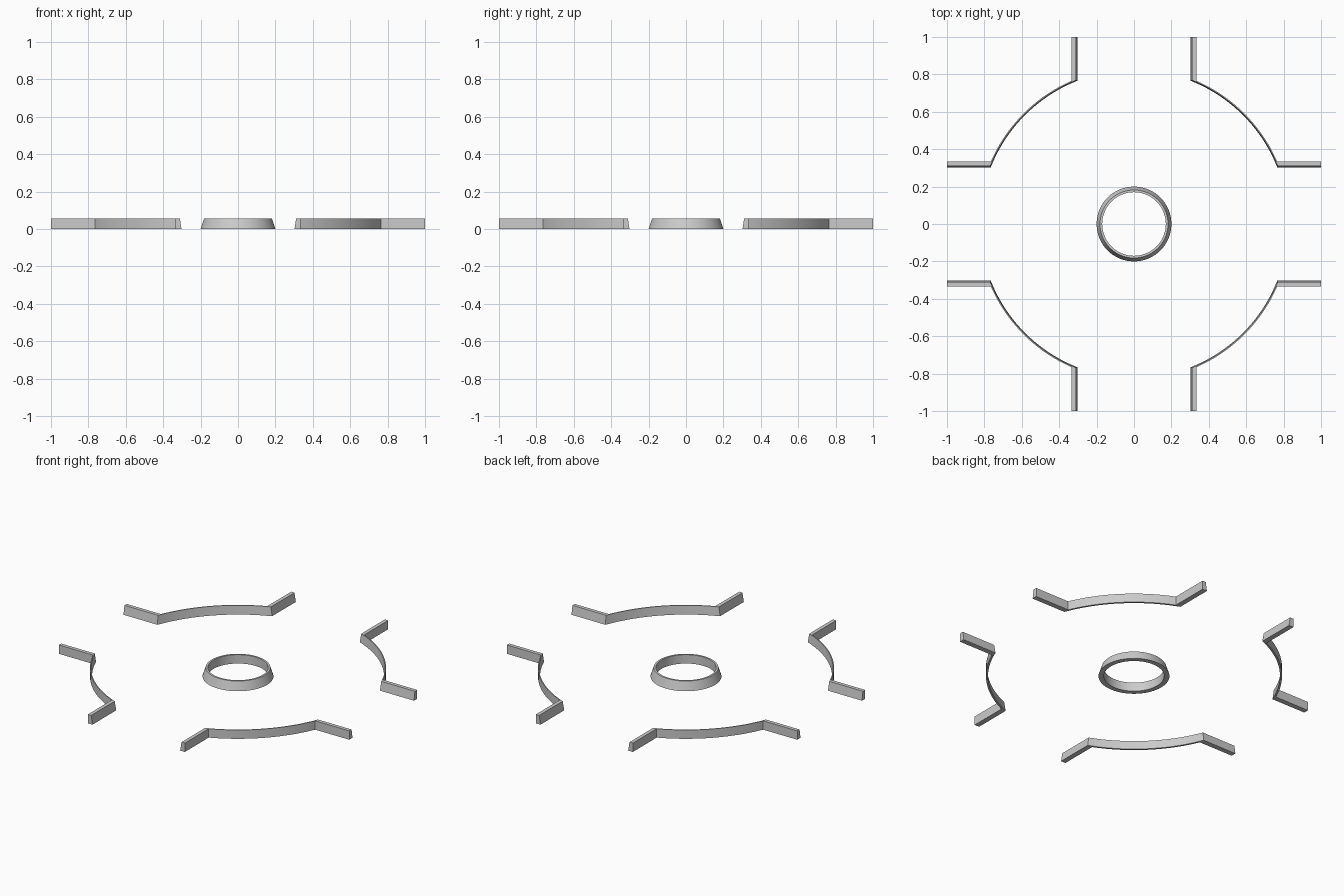
import bpy, bmesh
from math import sqrt, atan2, cos, sin, pi

if "Cube" in bpy.data.objects:
    bpy.data.objects.remove(bpy.data.objects["Cube"])

HEIGHT = 0.055


def sweep(name, sections, closed=False):
    """Bridge a chain of equal cross-sections into a solid strip."""
    bm = bmesh.new()
    rows = [[bm.verts.new(p) for p in s] for s in sections]
    n = len(rows[0])
    pairs = list(zip(rows, rows[1:]))
    if closed:
        pairs.append((rows[-1], rows[0]))
    for a, b in pairs:
        for i in range(n):
            j = (i + 1) % n
            bm.faces.new((a[i], a[j], b[j], b[i]))
    if not closed:
        bm.faces.new(rows[0])
        bm.faces.new(rows[-1])
    bmesh.ops.recalc_face_normals(bm, faces=bm.faces)
    mesh = bpy.data.meshes.new(name)
    bm.to_mesh(mesh)
    bm.free()
    obj = bpy.data.objects.new(name, mesh)
    bpy.context.collection.objects.link(obj)
    bpy.ops.object.select_all(action='DESELECT')
    obj.select_set(True)
    bpy.context.view_layer.objects.active = obj
    bpy.ops.object.shade_smooth_by_angle()
    return obj


# Central island kerb: sloped outside, vertical inside
ring_profile = [(0.2, 0), (0.182, HEIGHT), (0.17, HEIGHT), (0.17, 0)]
SEG = 64
angles = [2 * pi * k / SEG for k in range(SEG)]
sweep("island_kerb", [[(r * cos(a), r * sin(a), z) for r, z in ring_profile]
                      for a in angles], closed=True)

# Corner kerb: (straight offset, arc radius, height), sloped towards the road
corner_profile = [(0.302, 0.8236, 0), (0.311, 0.829, HEIGHT),
                  (0.334, 0.835, HEIGHT), (0.334, 0.835, 0)]
ARC = 20
sections = [[(1, d, z) for d, r, z in corner_profile]]
for k in range(ARC + 1):
    row = []
    for d, r, z in corner_profile:
        start = atan2(d, sqrt(r * r - d * d))
        a = start + (pi / 2 - 2 * start) * k / ARC
        row.append((r * cos(a), r * sin(a), z))
    sections.append(row)
sections.append([(d, 1, z) for d, r, z in corner_profile])
corner = sweep("corner_kerbs", sections)

# Repeat in all four quadrants
mirror = corner.modifiers.new("mirror", 'MIRROR')
mirror.use_axis = (True, True, False)
mirror.use_mirror_merge = False
